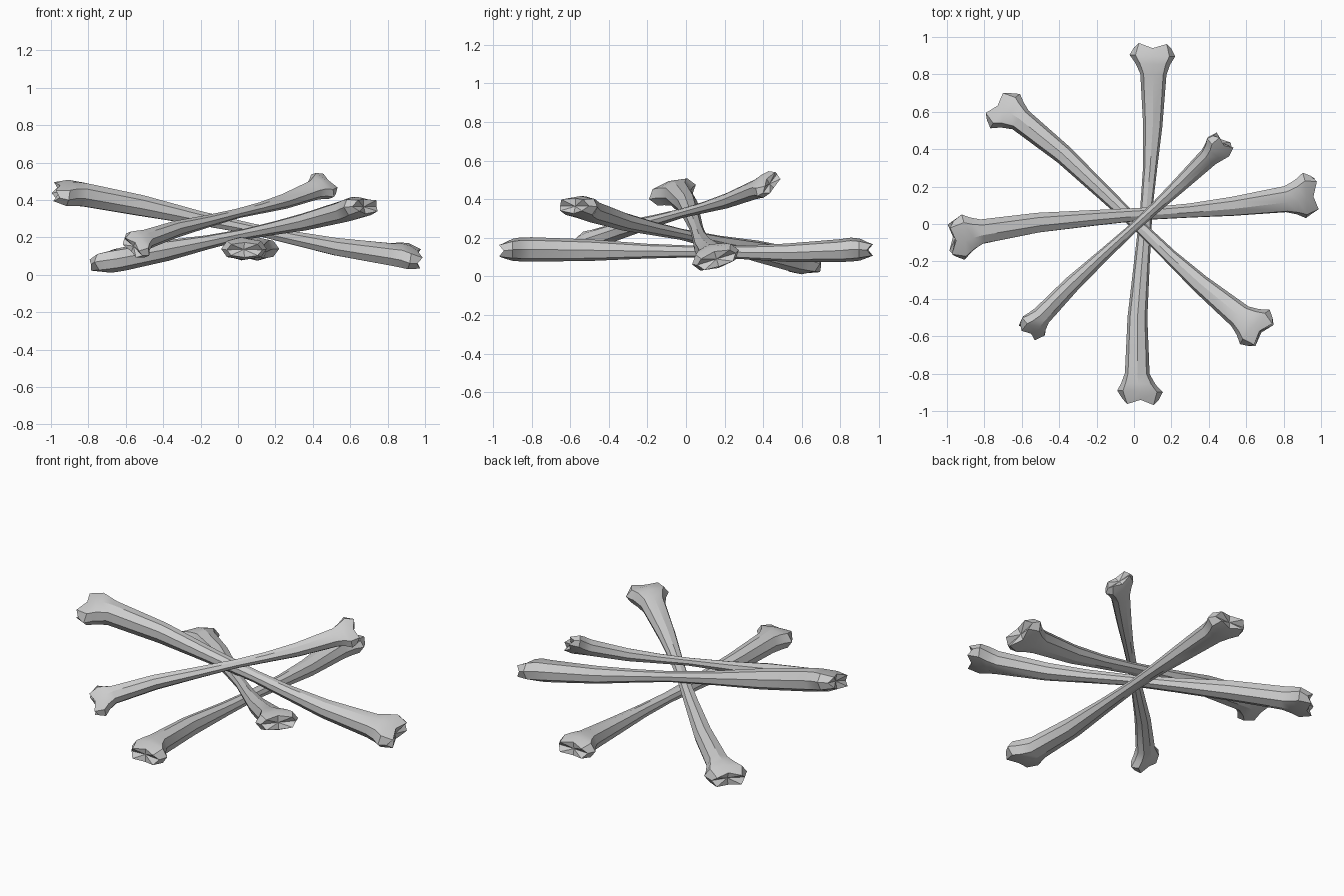
import bpy, bmesh, math
from mathutils import Vector, Matrix

if "Cube" in bpy.data.objects:
    bpy.data.objects.remove(bpy.data.objects["Cube"])

bone_mat = bpy.data.materials.new("bone_grey")
bone_mat.diffuse_color = (0.6, 0.6, 0.6, 1)
bone_mat.use_nodes = True
bone_mat.node_tree.nodes["Principled BSDF"].inputs["Base Color"].default_value = bone_mat.diffuse_color

SIDES = 8
# stations along the bone: t, side offset, half width, lift, half thickness, knob push
STATIONS = [
    (-0.940, -0.005, 0.095, 0.000, 0.040, 0.025),
    (-0.895, 0.000, 0.122, 0.005, 0.058, 0.0),
    (-0.855, 0.010, 0.092, 0.007, 0.062, 0.0),
    (-0.80, 0.018, 0.066, 0.007, 0.063, 0.0),
    (-0.50, 0.028, 0.053, 0.003, 0.056, 0.0),
    (-0.20, 0.015, 0.042, -0.002, 0.038, 0.0),
    (0.08, 0.002, 0.033, -0.004, 0.029, 0.0),
    (0.30, -0.010, 0.038, -0.008, 0.036, 0.0),
    (0.52, -0.016, 0.051, -0.010, 0.047, 0.0),
    (0.80, -0.009, 0.070, 0.001, 0.059, 0.0),
    (0.855, -0.004, 0.092, 0.006, 0.062, 0.0),
    (0.900, 0.000, 0.122, 0.006, 0.057, 0.0),
    (0.940, 0.000, 0.100, 0.004, 0.040, 0.025),
]


def rounded(c):
    # slightly squared octagon section
    return math.copysign(abs(c) ** 0.85, c) if abs(c) > 1e-6 else 0.0


def bone(name, start, end, left):
    start, end, left = Vector(start), Vector(end), Vector(left)
    axis = (end - start).normalized()
    left = (left - axis * left.dot(axis)).normalized()
    up = axis.cross(left)
    scale = (end - start).length / 1.89
    bm = bmesh.new()
    rings = []
    for t, cu, ru, cv, rv, push in STATIONS:
        ring = []
        for k in range(SIDES):
            a = 2 * math.pi * k / SIDES
            c, s = rounded(math.cos(a)), rounded(math.sin(a))
            # knobs bulge outward on both sides of the end notch
            bulge = push if 0.3 < abs(c) < 0.9 else 0.0
            ring.append(bm.verts.new((t + math.copysign(bulge, t), cu + ru * c, cv + rv * s)))
        rings.append(ring)
    # shaft and flared heads
    for r0, r1 in zip(rings, rings[1:]):
        for k in range(SIDES):
            j = (k + 1) % SIDES
            bm.faces.new((r0[k], r0[j], r1[j], r1[k]))
    # notched end caps
    for ring, t in ((rings[0], -0.935), (rings[-1], 0.935)):
        tip = bm.verts.new((t, 0, 0.003))
        for k in range(SIDES):
            bm.faces.new((ring[k], ring[(k + 1) % SIDES], tip))
    bmesh.ops.recalc_face_normals(bm, faces=bm.faces)
    frame = Matrix((axis, left, up)).transposed().to_4x4()
    bm.transform(Matrix.Translation((start + end) / 2) @ frame @ Matrix.Scale(scale, 4))
    me = bpy.data.meshes.new(name)
    bm.to_mesh(me)
    bm.free()
    me.materials.append(bone_mat)
    ob = bpy.data.objects.new(name, me)
    bpy.context.collection.objects.link(ob)
    bpy.ops.object.select_all(action='DESELECT')
    ob.select_set(True)
    bpy.context.view_layer.objects.active = ob
    bpy.ops.object.shade_smooth_by_angle(angle=math.radians(30))


# four bones stacked from the bottom up
bone("bottom_bone", (0.03, -0.945, 0.133), (0.10, 0.945, 0.133), (-1, 0, 0))
bone("second_bone", (-0.725, 0.635, 0.055), (0.68, -0.58, 0.362), (1, 1.15, 0))
bone("third_bone", (-0.965, -0.075, 0.442), (0.955, 0.16, 0.085), (0, 0.95, 0.28))
bone("top_bone", (-0.565, -0.57, 0.15), (0.475, 0.44, 0.48), (-0.15, 0.10, 0.14))
